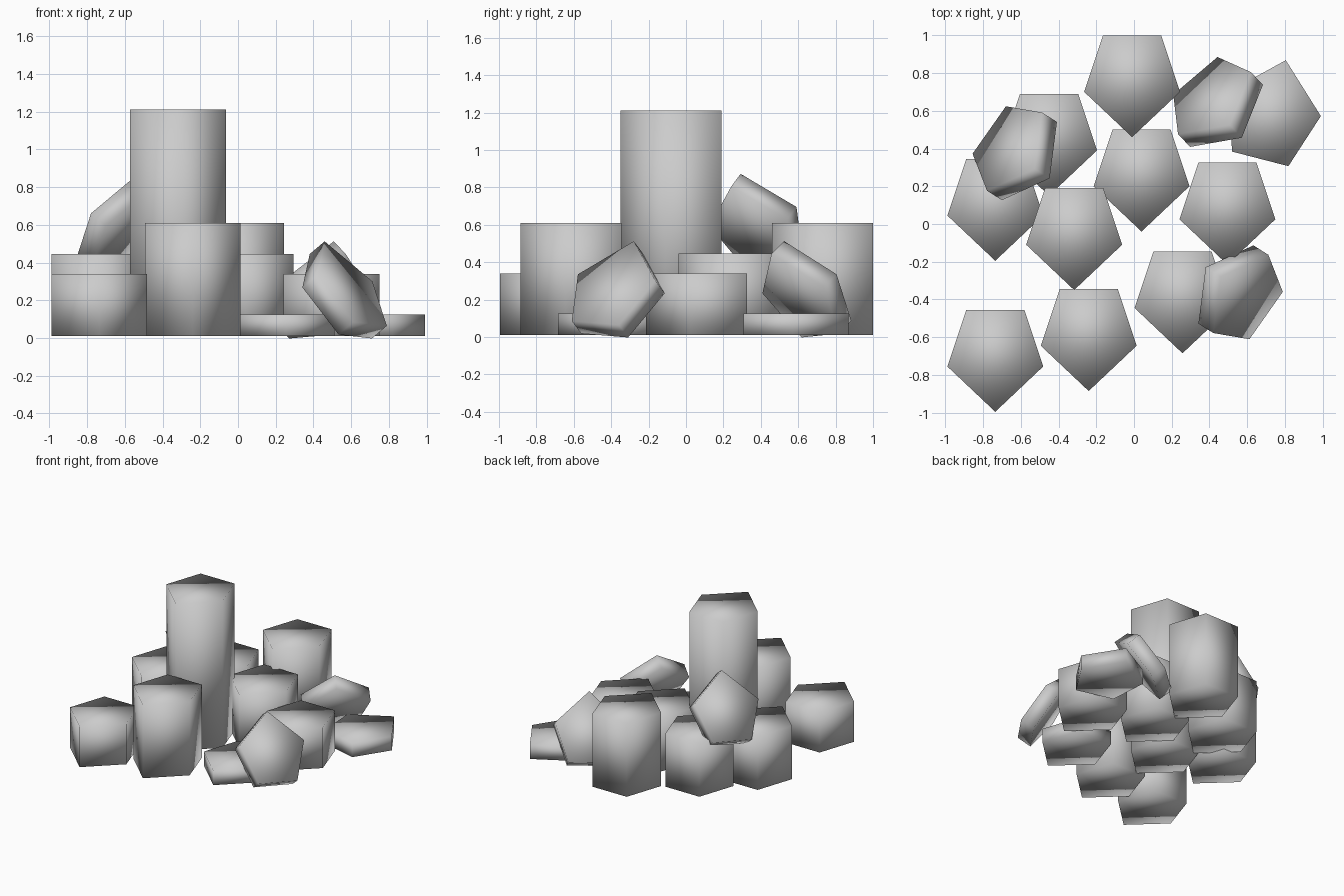
import bpy
import bmesh
from math import radians
from mathutils import Matrix, Vector

cube = bpy.data.objects.get("Cube")
if cube:
    bpy.data.objects.remove(cube, do_unlink=True)

# Single stone colour
stone = bpy.data.materials.new("grey_stone")
stone.use_nodes = True
GREY = (0.6, 0.6, 0.6, 1)
stone.diffuse_color = GREY
stone.node_tree.nodes["Principled BSDF"].inputs["Base Color"].default_value = GREY

# Shared five-sided outline: flat edge at y = 0, point towards -y
OUTLINE = [(0, -0.54), (0.254, -0.3), (0.154, 0), (-0.154, 0), (-0.254, -0.3)]
BASE = 0.01
SLAB = 0.115


def prism(name, height, matrix):
    """Five-sided column with soft shading, placed by a matrix."""
    bm = bmesh.new()
    floor = bm.faces.new([bm.verts.new((x, y, 0)) for x, y in OUTLINE])
    top = bmesh.ops.extrude_face_region(bm, geom=[floor])
    moved = [v for v in top["geom"] if isinstance(v, bmesh.types.BMVert)]
    bmesh.ops.translate(bm, verts=moved, vec=(0, 0, height))
    bmesh.ops.recalc_face_normals(bm, faces=bm.faces)
    for face in bm.faces:
        face.smooth = True
    mesh = bpy.data.meshes.new(name)
    bm.to_mesh(mesh)
    bm.free()
    mesh.materials.append(stone)
    obj = bpy.data.objects.new(name, mesh)
    obj.matrix_world = matrix
    bpy.context.collection.objects.link(obj)
    return obj


# Upright columns: x, y of the flat back edge, top height
COLUMNS = {
    "tall_column": (-0.317, 0.19, 1.21),
    "back_column": (-0.01, 1.0, 0.61),
    "front_column": (-0.24, -0.345, 0.61),
    "middle_column": (0.04, 0.5, 0.445),
    "back_right_column": (-0.45, 0.69, 0.445),
    "side_right_column": (-0.735, 0.345, 0.445),
    "side_left_column": (0.495, 0.325, 0.34),
    "front_right_column": (-0.735, -0.455, 0.34),
    "front_low_slab": (0.257, -0.145, 0.125),
}
for name, (x, y, top) in COLUMNS.items():
    prism(name, top - BASE, Matrix.Translation((x, y, BASE)))

# Leaning slab: frame built from its point direction and flat edge direction
point = Vector((-0.447, 0.382, 0.81)).normalized()
normal = Vector((0.572, 0.817, -0.065)).cross(point).normalized()
side = point.cross(normal)
frame = Matrix((side, -point, normal)).transposed().to_4x4()
outer_edge = Vector((0.7, -0.485, 0.075))
lean = Matrix.Translation(outer_edge - normal * SLAB) @ frame
prism("front_leaning_slab", SLAB, lean)

# Low slab and leaning slab repeated together, turned to the back
turn = Matrix.Rotation(radians(165.5), 4, "Z")
low = Matrix.Translation((0.257, -0.145, BASE))
back = Matrix.Translation((0.669, 0.345, BASE)) @ turn
prism("back_low_slab", SLAB, back)
prism("back_leaning_slab", SLAB, back @ low.inverted() @ lean)

# Raised leaning slab resting on the right-hand columns
raised = Matrix.Translation((-0.067, 0.013, 0.36)) @ Matrix.Rotation(radians(180), 4, "Z")
prism("raised_leaning_slab", SLAB, raised @ lean)
